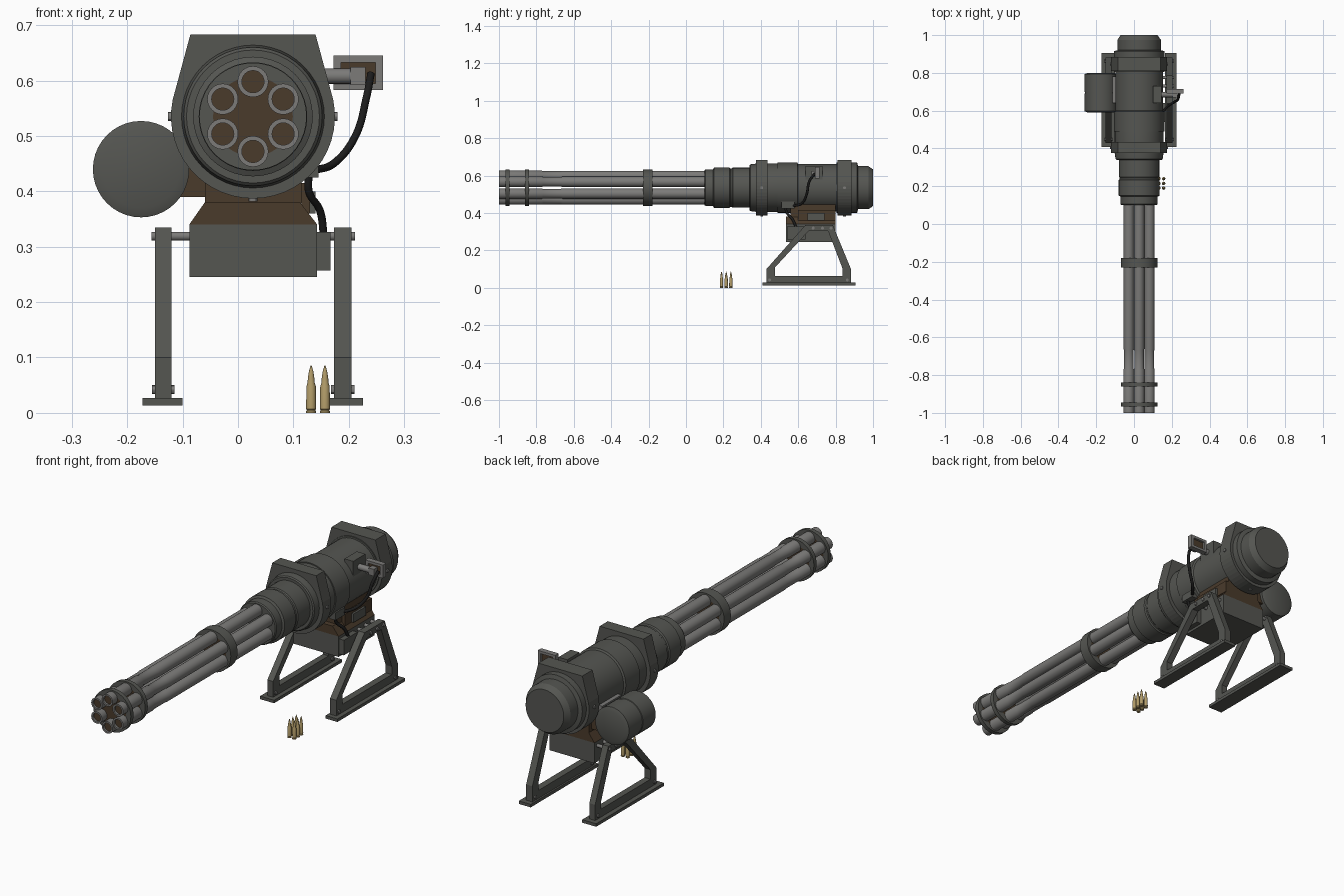
import bpy, bmesh, math
from mathutils import Vector

cube = bpy.data.objects.get("Cube")
if cube:
    bpy.data.objects.remove(cube)


def material(name, r, g, b):
    m = bpy.data.materials.new(name)
    m.diffuse_color = (r, g, b, 1)
    m.use_nodes = True
    m.node_tree.nodes["Principled BSDF"].inputs["Base Color"].default_value = (r, g, b, 1)
    return m


DARK = material("dark gunmetal", .09, .092, .083)
STEEL = material("grey steel", .2, .197, .19)
BROWN = material("rusty brown", .068, .043, .024)
BLACK = material("black rubber", .012, .012, .012)
BRASS = material("brass", .44, .33, .14)
CX, CZ = .027, .535          # gun axis


def finish(name, bm, mat, smooth=False):
    bmesh.ops.recalc_face_normals(bm, faces=bm.faces)
    me = bpy.data.meshes.new(name)
    bm.to_mesh(me)
    bm.free()
    me.materials.append(mat)
    ob = bpy.data.objects.new(name, me)
    bpy.context.collection.objects.link(ob)
    if smooth:
        bpy.ops.object.select_all(action='DESELECT')
        ob.select_set(True)
        bpy.context.view_layer.objects.active = ob
        bpy.ops.object.shade_smooth_by_angle(angle=math.radians(30))
    return ob


def place(axis, t, a, b):
    """Point at t along the axis, with a and b across it."""
    return {'x': (t, a, b), 'y': (a, t, b), 'z': (a, b, t)}[axis]


def lathe(name, profile, mat, axis='y', a=CX, b=CZ, n=40, closed=False):
    """Turn (position, radius) steps around an axis; closed makes a hollow ring."""
    bm = bmesh.new()
    rings = []
    for t, r in profile:
        rings.append([bm.verts.new(place(axis, t, a + r * math.cos(2 * math.pi * i / n),
                                         b + r * math.sin(2 * math.pi * i / n))) for i in range(n)])
    pairs = list(zip(rings, rings[1:]))
    if closed:
        pairs.append((rings[-1], rings[0]))
    else:
        bm.faces.new(rings[0])
        bm.faces.new(rings[-1])
    for p, q in pairs:
        for i in range(n):
            j = (i + 1) % n
            bm.faces.new((p[i], p[j], q[j], q[i]))
    return finish(name, bm, mat, True)


def rod(name, t0, t1, r, mat, axis, a, b, n=16):
    return lathe(name, [(t0, r), (t1, r)], mat, axis, a, b, n)


def prism(name, pts, t0, t1, mat, axis, inner=None):
    """Extrude an outline along an axis, optionally with a matching hole."""
    bm = bmesh.new()
    n = len(pts)
    loop = lambda p, t: [bm.verts.new(place(axis, t, *q)) for q in p]
    o0, o1 = loop(pts, t0), loop(pts, t1)
    walls = [(o0, o1)]
    if inner:
        i0, i1 = loop(inner, t0), loop(inner, t1)
        walls += [(i0, i1), (o0, i0), (o1, i1)]
    else:
        bm.faces.new(o0)
        bm.faces.new(o1)
    for p, q in walls:
        for i in range(n):
            j = (i + 1) % n
            bm.faces.new((p[i], p[j], q[j], q[i]))
    return finish(name, bm, mat)


def box(name, x0, x1, y0, y1, z0, z1, mat):
    return prism(name, [(x0, y0), (x1, y0), (x1, y1), (x0, y1)], z0, z1, mat, 'z')


def cable(name, pts, r):
    cu = bpy.data.curves.new(name, 'CURVE')
    cu.dimensions = '3D'
    cu.bevel_depth, cu.bevel_resolution, cu.use_fill_caps = r, 3, True
    sp = cu.splines.new('BEZIER')
    sp.bezier_points.add(len(pts) - 1)
    for bp, p in zip(sp.bezier_points, pts):
        bp.co = Vector(p)
        bp.handle_left_type = bp.handle_right_type = 'AUTO'
    cu.materials.append(BLACK)
    bpy.context.collection.objects.link(bpy.data.objects.new(name, cu))


# Barrel cluster: six hollow tubes with dark bores
for k in range(6):
    ang = math.radians(90 + 60 * k)
    x, z = CX + .063 * math.cos(ang), CZ + .063 * math.sin(ang)
    lathe("barrel", [(-1, .020), (-1, .028), (-.77, .028), (-.765, .0255), (-.67, .0255),
                     (-.66, .0275), (.12, .0275), (.12, .020)], STEEL, a=x, b=z, n=24, closed=True)
    rod("barrel_bore", -.99, -.97, .0205, BROWN, 'y', x, z, 24)

# Barrel clamps
for y0, y1 in ((-.965, -.945), (-.86, -.84), (-.23, -.18)):
    lathe("clamp_rim", [(y0, .072), (y0, .097), (y1, .097), (y1, .072)], DARK, closed=True)
    rod("clamp_core", y0 + .002, y1 - .002, .073, BROWN, 'y', CX, CZ, 40)

# Rotor housing and receiver
lathe("front_housing", [(.1, .094), (.105, .098), (.145, .098), (.15, .108), (.232, .108),
                        (.237, .103), (.245, .103), (.25, .107), (.34, .107)], DARK)
lathe("receiver", [(.34, .120), (.345, .125), (.375, .129), (.49, .129), (.49, .134), (.595, .134),
                   (.6, .126), (.805, .126), (.805, .134), (.915, .134), (.92, .115),
                   (.975, .115), (1, .098)], DARK, n=48)

# Flat-topped flanges with side bolts
outline = [(CX - .113, .683), (CX + .113, .683)]
for i in range(29):
    t = math.radians(12 - i * 204 / 28)
    outline.append((CX + .148 * math.cos(t), CZ + .148 * math.sin(t)))
for y0, y1 in ((.375, .435), (.81, .885)):
    prism("flange", outline, y0, y1, DARK, 'y')
    for s in (-1, 1):
        rod("flange_bolt", CX + s * .14, CX + s * .153, .008, STEEL, 'x', (y0 + y1) / 2, CZ, 12)
    rod("flange_lower_bolt", CZ - .153, CZ - .14, .008, STEEL, 'z', CX, (y0 + y1) / 2, 12)

# Cradle under the receiver and the lower box
prism("cradle_base", [(-.088, .34), (.143, .34), (.112, .38), (-.06, .38)], .535, .8, BROWN, 'y')
box("cradle_block", -.06, .115, .56, .8, .378, .45, BROWN)
box("cradle_side_plate", .115, .13, .6, .8, .36, .415, BROWN)
box("cradle_latch", .13, .14, .65, .74, .36, .40, DARK)
box("lower_box", -.088, .143, .535, .8, .245, .34, DARK)
box("lower_side_box", .143, .167, .54, .64, .257, .327, DARK)

# Ammunition drum and feed
lathe("ammo_drum", [(.59, .07), (.597, .087), (.69, .087), (.692, .085), (.698, .085),
                    (.7, .087), (.793, .087), (.8, .07)], DARK, a=-.175, b=.44)
box("drum_feed", -.11, -.05, .61, .78, .39, .47, BROWN)
box("feed_cover", -.115, -.08, .64, .78, .47, .51, STEEL)

# Leg frames, feet and pins
outer = [(.43, .027), (.43, .10), (.638, .335), (.785, .335), (.882, .10), (.882, .027)]
inner = [(.475, .064), (.475, .108), (.655, .303), (.76, .303), (.838, .10), (.838, .064)]
for x0, x1, f0, f1, p0, p1 in ((-.15, -.12, -.172, -.1, -.156, -.08),
                               (.173, .205, .165, .226, .135, .211)):
    prism("leg_frame", outer, x0, x1, DARK, 'x', inner)
    box("foot_plate", f0, f1, .408, .906, .013, .027, DARK)
    for y in (.68, .73, .775):
        rod("leg_pin", p0, p1, .008, STEEL, 'x', y, .319)
    for y in (.447, .862):
        rod("foot_bolt", x0 - .005, x1 + .005, .008, STEEL, 'x', y, .042, 12)

# Side control: mount, arm and framed rear plate
box("control_mount", .1, .145, .64, .73, .56, .65, DARK)
rod("control_arm", .14, .21, .014, STEEL, 'x', .685, .608)
box("control_sleeve", .203, .23, .67, .70, .592, .624, STEEL)
rim = [(.172, .583), (.262, .583), (.262, .645), (.172, .645)]
hole = [(.186, .595), (.248, .595), (.248, .633), (.186, .633)]
prism("control_frame", rim, .69, .715, STEEL, 'y', hole)
box("control_plate", .184, .25, .697, .705, .593, .635, BROWN)

# Cables and their connector
box("cable_connector", .115, .145, .51, .58, .425, .46, DARK)
cable("upper_cable", [(.24, .69, .612), (.232, .66, .57), (.212, .645, .50),
                      (.175, .62, .452), (.135, .57, .437)], .007)
cable("lower_cable", [(.128, .53, .435), (.128, .54, .40), (.148, .57, .365), (.155, .59, .32)], .007)

# Spare cartridges standing beside the mount
for x in (.132, .157):
    for y in (.19, .215, .24):
        lathe("cartridge", [(0, .009), (.003, .009), (.005, .0075), (.007, .009), (.048, .0085),
                            (.055, .0062), (.062, .006), (.075, .004), (.086, .0008)],
              BRASS, 'z', x, y, 16)
